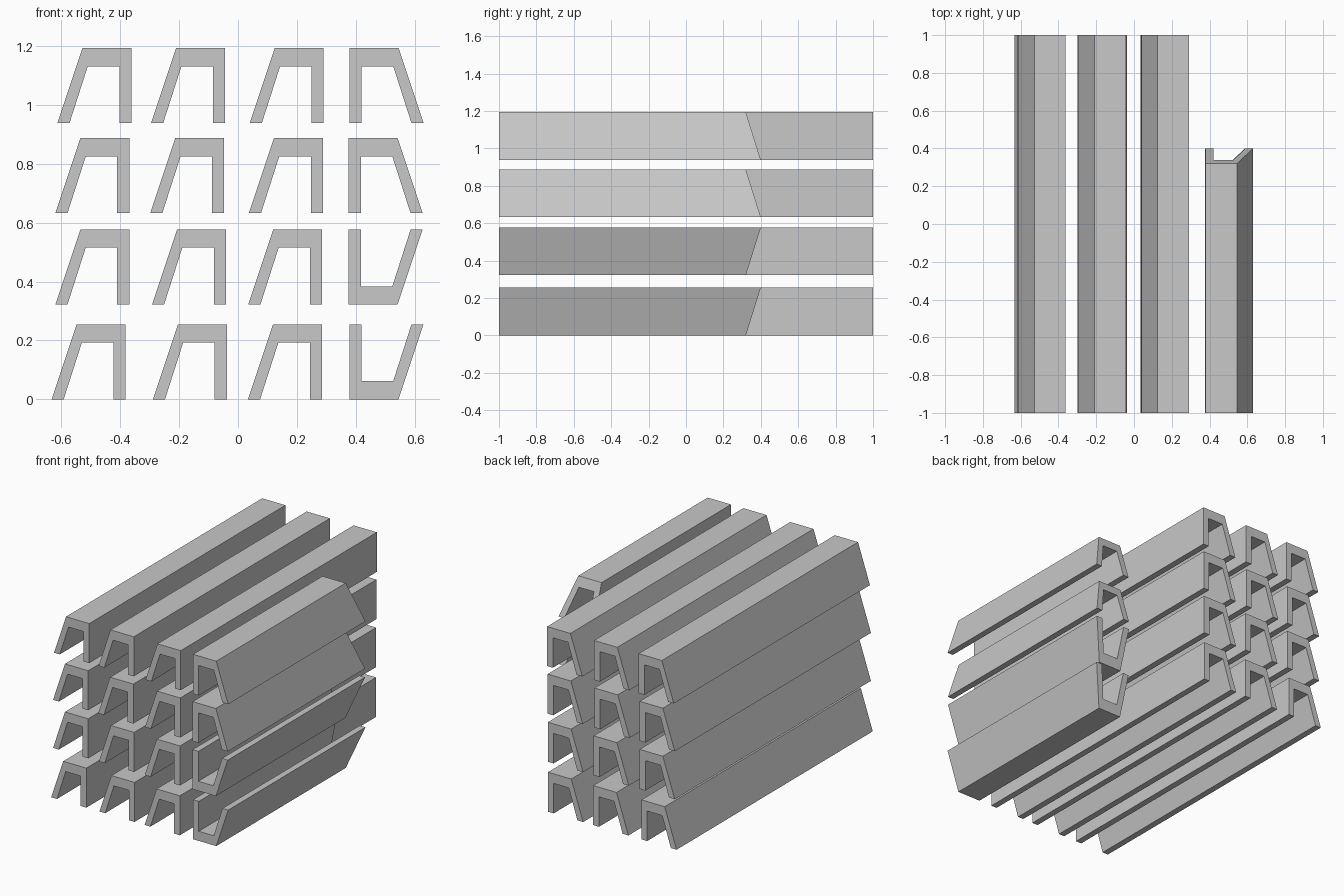
import bpy
import bmesh

if "Cube" in bpy.data.objects:
    bpy.data.objects.remove(bpy.data.objects["Cube"], do_unlink=True)

grey = bpy.data.materials.new("plain grey")
grey.use_nodes = True
colour = (0.58, 0.58, 0.58, 1)
grey.diffuse_color = colour
grey.node_tree.nodes["Principled BSDF"].inputs["Base Color"].default_value = colour

HEIGHT = 0.255
# Channel section: x from the straight leg's outer side, z from the feet
PROFILE = [(0, 0), (0, HEIGHT), (-0.166, HEIGHT), (-0.251, 0),
           (-0.21, 0), (-0.148, 0.193), (-0.041, 0.193), (-0.041, 0)]


def channel(name, x, z, mirrored=False, upturned=False, web_end=1.0, foot_end=1.0):
    """Extrude the section along y; the rear end may be cut at a slant."""
    bm = bmesh.new()
    rings = ([], [])
    for px, pz in PROFILE:
        rear = foot_end + (web_end - foot_end) * pz / HEIGHT
        wx = x - px if mirrored else x + px
        wz = z + (HEIGHT - pz if upturned else pz)
        for ring, y in zip(rings, (-1.0, rear)):
            ring.append(bm.verts.new((wx, y, wz)))
    front, back = rings
    bm.faces.new(front)
    bm.faces.new(back)
    for i in range(len(front)):
        j = (i + 1) % len(front)
        bm.faces.new((front[i], front[j], back[j], back[i]))
    bmesh.ops.recalc_face_normals(bm, faces=bm.faces)
    mesh = bpy.data.meshes.new(name)
    bm.to_mesh(mesh)
    bm.free()
    mesh.materials.append(grey)
    bpy.context.collection.objects.link(bpy.data.objects.new(name, mesh))


# Stacked rows, bottom to top: base height and straight-leg position per column
ROWS = [
    (0.0, (-0.382, -0.038, 0.285, 0.379)),
    (0.322, (-0.369, -0.041, 0.286, 0.376)),
    (0.632, (-0.369, -0.047, 0.288, 0.376)),
    (0.938, (-0.362, -0.044, 0.291, 0.379)),
]
for r, (z, xs) in enumerate(ROWS):
    # Long beams
    for c, x in enumerate(xs[:3]):
        channel(f"long_beam_row{r + 1}_column{c + 1}", x, z)
    # Short mitred beams, the lower two turned upside down
    channel(f"short_beam_row{r + 1}", xs[3], z, mirrored=True,
            upturned=r < 2, web_end=0.32, foot_end=0.40)
